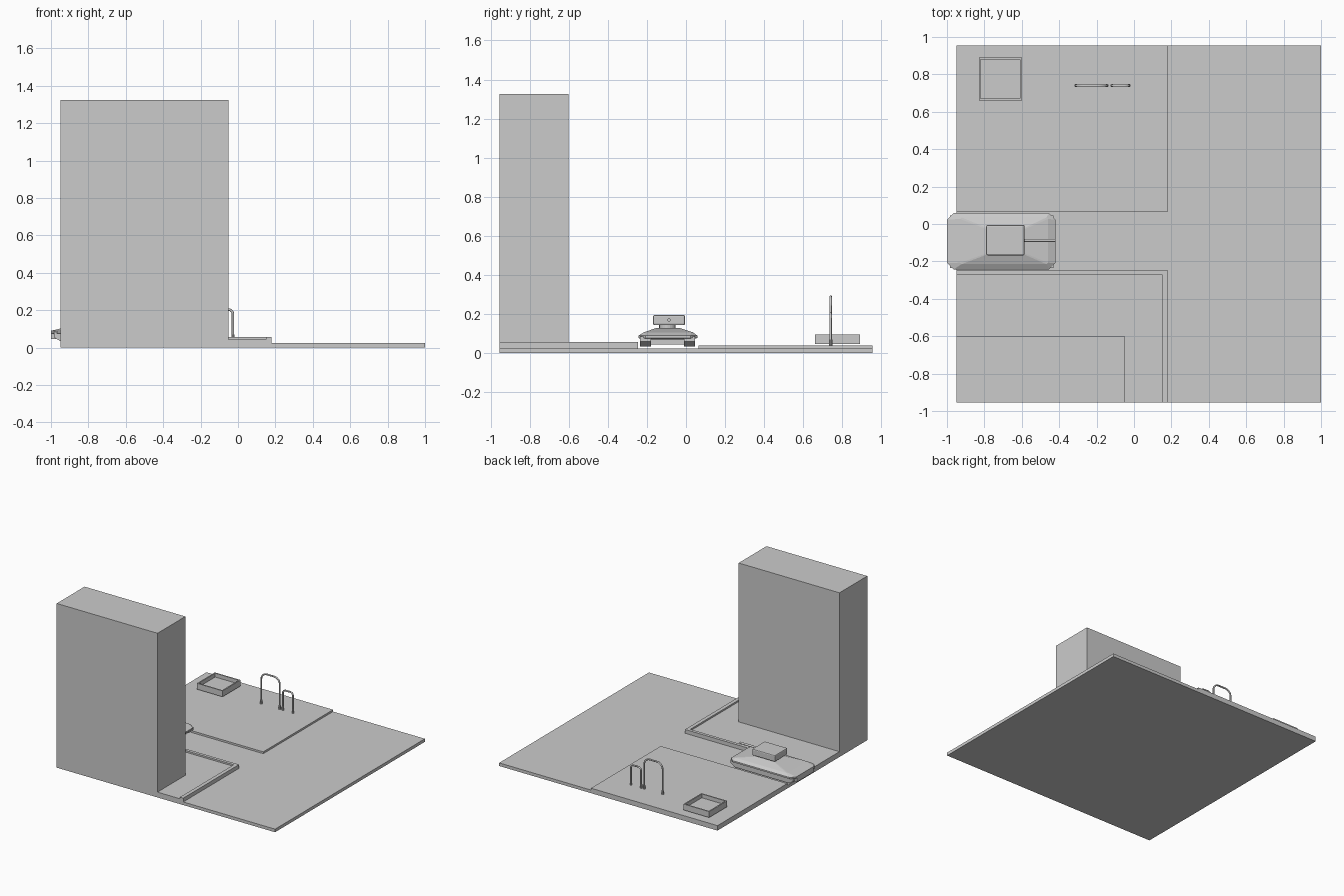
import bpy, bmesh, math
from mathutils import Vector

if "Cube" in bpy.data.objects:
    bpy.data.objects.remove(bpy.data.objects["Cube"])

grey = bpy.data.materials.new("plain_grey")
grey.diffuse_color = (0.6, 0.6, 0.6, 1)
grey.use_nodes = True
grey.node_tree.nodes["Principled BSDF"].inputs["Base Color"].default_value = grey.diffuse_color


def finish(name, bm, bevel=0):
    bmesh.ops.recalc_face_normals(bm, faces=bm.faces)
    me = bpy.data.meshes.new(name)
    bm.to_mesh(me)
    bm.free()
    me.materials.append(grey)
    ob = bpy.data.objects.new(name, me)
    bpy.context.collection.objects.link(ob)
    if bevel:
        m = ob.modifiers.new("bevel", 'BEVEL')
        m.width, m.segments = bevel, 2
    return ob


def loft(name, rings, bevel=0):
    """Closed solid through rings holding the same number of points."""
    bm = bmesh.new()
    vs = [[bm.verts.new(p) for p in r] for r in rings]
    n = len(vs[0])
    for a, b in zip(vs, vs[1:]):
        for i in range(n):
            bm.faces.new((a[i], a[(i + 1) % n], b[(i + 1) % n], b[i]))
    bm.faces.new(vs[0])
    bm.faces.new(vs[-1])
    return finish(name, bm, bevel)


def prism(name, pts, z0, z1, bevel=0):
    return loft(name, [[(x, y, z) for x, y in pts] for z in (z0, z1)], bevel)


def box(name, x0, x1, y0, y1, z0, z1, bevel=0):
    return prism(name, [(x0, y0), (x1, y0), (x1, y1), (x0, y1)], z0, z1, bevel)


def cylinder(name, a, b, r, sides=16):
    a, b = Vector(a), Vector(b)
    rot = Vector((0, 0, 1)).rotation_difference(b - a)
    circle = [rot @ Vector((r * math.cos(t), r * math.sin(t), 0))
              for t in (2 * math.pi * i / sides for i in range(sides))]
    return loft(name, [[p + c for c in circle] for p in (a, b)])


# Ground, pavements and kerb
box("road", -0.95, 1.0, -0.955, 0.955, 0, 0.025)
box("back_pavement", -0.95, 0.18, 0.065, 0.955, 0.025, 0.04)
box("front_pavement", -0.95, 0.15, -0.955, -0.27, 0.025, 0.043)
prism("kerb", [(-0.95, -0.27), (0.15, -0.27), (0.15, -0.955),
               (0.18, -0.955), (0.18, -0.245), (-0.95, -0.245)], 0.025, 0.056)

# Tall building block
box("building", -0.95, -0.05, -0.955, -0.60, 0.04, 1.325)

# Square planter with a thin rim
px0, px1, py0, py1, w = -0.83, -0.60, 0.66, 0.89, 0.01
box("planter_front", px0, px1, py0, py0 + w, 0.048, 0.096)
box("planter_back", px0, px1, py1 - w, py1, 0.048, 0.096)
box("planter_left", px0, px0 + w, py0 + w, py1 - w, 0.048, 0.096)
box("planter_right", px1 - w, px1, py0 + w, py1 - w, 0.048, 0.096)
box("planter_soil", px0 + w, px1 - w, py0 + w, py1 - w, 0.048, 0.065)


# Two bent tube hoops with feet
def hoop(name, x0, x1, top, r):
    y, base, tube = 0.74, 0.04, 0.0065
    path = [(x0, base)]
    for cx, start in ((x0 + r, math.pi), (x1 - r, math.pi / 2)):
        for i in range(7):
            t = start - i * math.pi / 12
            path.append((cx + r * math.cos(t), top - tube - r + r * math.sin(t)))
    path.append((x1, base))
    rings = []
    for i, (x, z) in enumerate(path):
        a, b = path[max(i - 1, 0)], path[min(i + 1, len(path) - 1)]
        d = Vector((b[0] - a[0], 0, b[1] - a[1])).normalized()
        side = Vector((d.z, 0, -d.x))
        rings.append([Vector((x, y, z)) + tube * (side * math.cos(t) + Vector((0, math.sin(t), 0)))
                      for t in (2 * math.pi * k / 10 for k in range(10))])
    ob = loft(name, rings)
    for p in ob.data.polygons:
        p.use_smooth = len(p.vertices) == 4
    for i, x in enumerate((x0, x1)):
        cylinder(f"{name}_foot_{i}", (x, y, base), (x, y, base + 0.03), 0.009, 10)


hoop("tall_hoop", -0.31, -0.145, 0.296, 0.05)
hoop("small_hoop", -0.117, -0.027, 0.21, 0.025)

# Vehicle: side skirts over the tracks
skirt = [(-0.95, 0.035), (-0.47, 0.035), (-0.43, 0.06), (-0.43, 0.085),
         (-0.985, 0.085), (-0.985, 0.055)]
for name, y0, y1 in (("right_track", -0.235, -0.18), ("left_track", -0.01, 0.045)):
    loft(name, [[(x, y, z) for x, z in skirt] for y in (y0, y1)])


# Hull rising in facets to the turret ring
def octagon(x0, x1, y0, y1, c, z):
    return [(x0 + c, y0, z), (x1 - c, y0, z), (x1, y0 + c, z), (x1, y1 - c, z),
            (x1 - c, y1, z), (x0 + c, y1, z), (x0, y1 - c, z), (x0, y0 + c, z)]


loft("hull", [octagon(-0.97, -0.45, -0.225, 0.035, 0.02, 0.05 + 0.02),
              octagon(-1.0, -0.42, -0.243, 0.058, 0.035, 0.078),
              octagon(-1.0, -0.42, -0.243, 0.058, 0.035, 0.09),
              octagon(-0.93, -0.46, -0.215, 0.035, 0.008, 0.107),
              octagon(-0.77, -0.60, -0.155, -0.03, 0.005, 0.128)])
box("rear_bumper", -1.0, -0.96, -0.20, 0.015, 0.045, 0.08)

# Turret, neck and barrel
cylinder("turret_neck", (-0.69, -0.095, 0.115), (-0.69, -0.095, 0.147), 0.042, 20)
box("turret", -0.79, -0.585, -0.168, -0.005, 0.143, 0.196, 0.008)
cylinder("barrel", (-0.60, -0.087, 0.17), (-0.42, -0.087, 0.17), 0.008, 12)
